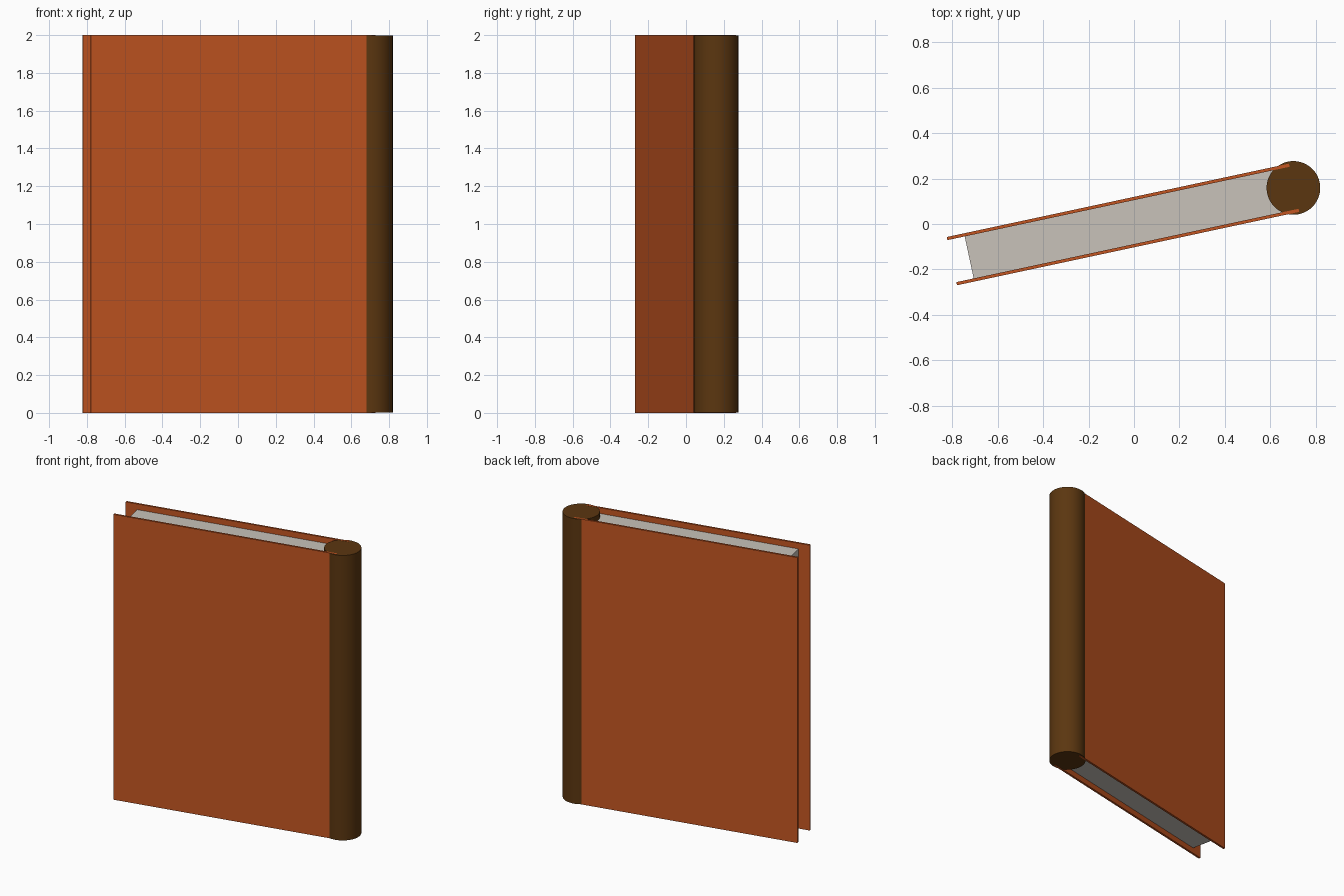
import bpy, math
from mathutils import Matrix

if "Cube" in bpy.data.objects:
    bpy.data.objects.remove(bpy.data.objects["Cube"])

ANGLE = math.radians(12.1)
# the whole book is turned slightly about the vertical axis
PLACE = Matrix.Translation((-0.0485, -0.002, 0)) @ Matrix.Rotation(ANGLE, 4, 'Z')


def material(name, rgb):
    mat = bpy.data.materials.new(name)
    mat.diffuse_color = (*rgb, 1)
    mat.use_nodes = True
    mat.node_tree.nodes["Principled BSDF"].inputs["Base Color"].default_value = mat.diffuse_color
    return mat


ORANGE = material("orange_cover", (0.54, 0.09, 0.015))
BROWN = material("dark_brown", (0.105, 0.037, 0.005))
PAPER = material("paper", (0.58, 0.54, 0.49))


def finish(obj, name, mat):
    obj.name = name
    obj.data.materials.append(mat)
    obj.matrix_world = PLACE @ obj.matrix_basis
    return obj


def box(name, low, high, mat):
    bpy.ops.mesh.primitive_cube_add(size=1)
    obj = bpy.context.object
    size = [h - l for l, h in zip(low, high)]
    centre = [(h + l) / 2 for l, h in zip(low, high)]
    obj.data.transform(Matrix.Translation(centre) @ Matrix.Diagonal((*size, 1)))
    return finish(obj, name, mat)


# front and back cover boards
for name, y in (("front_cover", -0.1015), ("back_cover", 0.1015)):
    box(name, (-0.77, y - 0.007, 0), (0.77, y + 0.007, 2), ORANGE)

# page block, set back from the cover edges
box("pages", (-0.692, -0.0945, 0.04), (0.70, 0.0945, 1.96), PAPER)

# round spine, a hair shorter than the covers
bpy.ops.mesh.primitive_cylinder_add(vertices=64, radius=0.118, depth=1.998,
                                    location=(0.767, 0, 1))
finish(bpy.context.object, "spine", BROWN)
bpy.ops.object.shade_smooth_by_angle(angle=math.radians(30))
